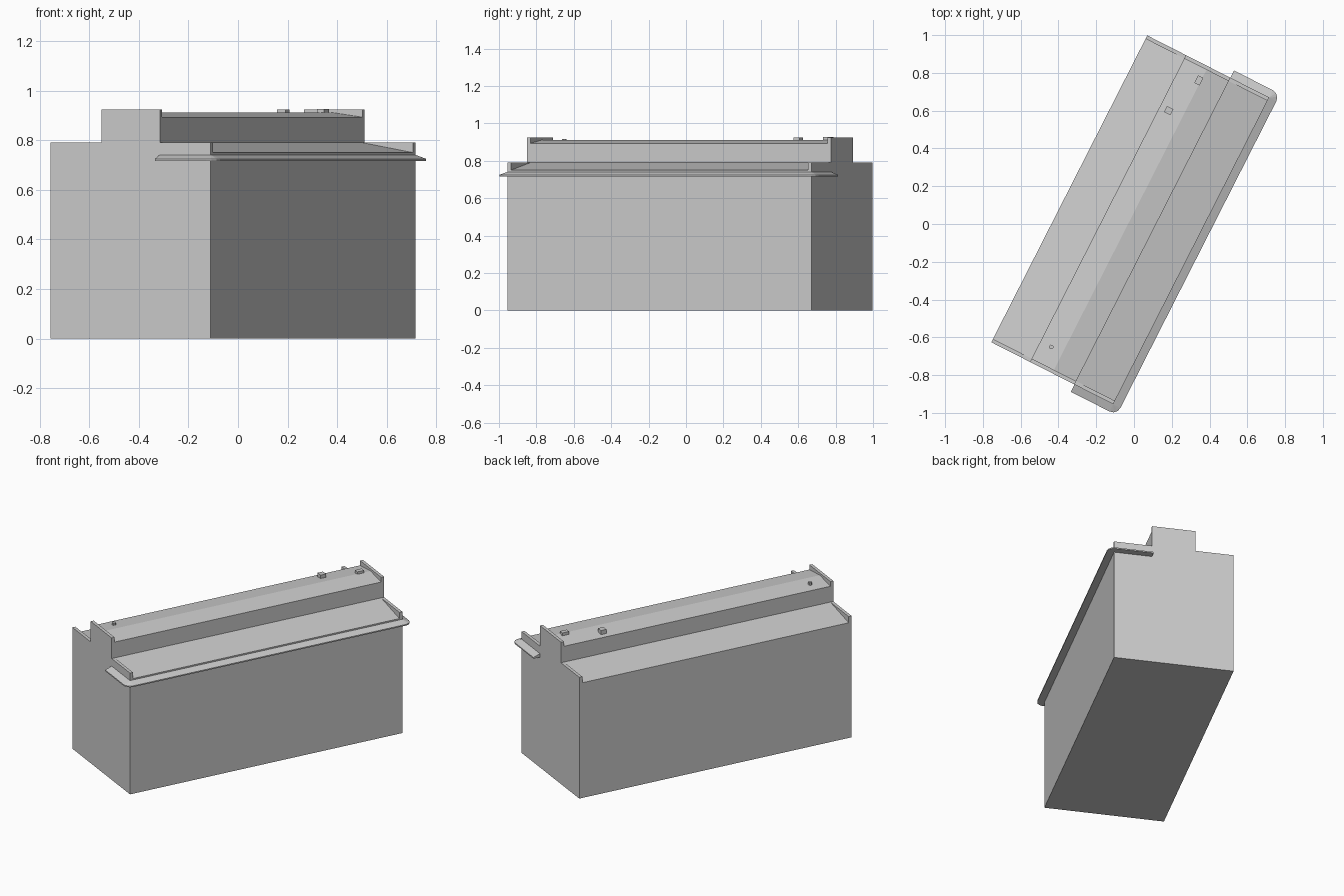
import bpy, bmesh, math
from mathutils import Matrix

if "Cube" in bpy.data.objects:
    bpy.data.objects.remove(bpy.data.objects["Cube"])

# Local frame: x across the building, y along its length, then turned and placed
PLACE = Matrix.Translation((-0.02, 0.022, 0)) @ Matrix.Rotation(math.radians(-26.95), 4, 'Z')
W, L, T = 0.362, 0.911, 0.02      # half width, half length, end wall thickness
U = 0.132                         # half width of the raised upper storey


def finish(name, bm):
    bmesh.ops.remove_doubles(bm, verts=bm.verts, dist=1e-5)
    bmesh.ops.recalc_face_normals(bm, faces=bm.faces)
    bm.transform(PLACE)
    me = bpy.data.meshes.new(name)
    bm.to_mesh(me)
    bm.free()
    ob = bpy.data.objects.new(name, me)
    bpy.context.collection.objects.link(ob)
    return ob


def loft(name, sections):
    """Skin a list of closed sections and cap both ends."""
    bm = bmesh.new()
    rings = [[bm.verts.new(p) for p in s] for s in sections]
    n = len(rings[0])
    for a, b in zip(rings, rings[1:]):
        for i in range(n):
            j = (i + 1) % n
            bm.faces.new((a[i], a[j], b[j], b[i]))
    bm.faces.new(rings[0])
    bm.faces.new(rings[-1])
    return finish(name, bm)


def extrude(name, half, y0, y1):
    """Extrude a symmetric profile, given as its right half from bottom up."""
    prof = half + [(-x, z) for x, z in reversed(half) if x > 0]
    return loft(name, [[(x, y, z) for x, z in prof] for y in (y0, y1)])


# Main body with sloping side roofs and a low ridged upper roof
extrude("main_body", [(W, 0), (W, 0.75), (U, 0.79), (U, 0.893), (0, 0.911)], -L + T, L - T)

# Stepped end walls rising above the roofs as parapets
for name, y in (("front_end_wall", -L), ("back_end_wall", L - T)):
    extrude(name, [(W, 0), (W, 0.79), (U, 0.79), (U, 0.924)], y, y + T)

# Sloped cornice along one long side, wrapping round both ends
R = 0.043
path = [(U, -L, -90)]
path += [(W, -L, a) for a in (-90, -60, -30, 0)]
path += [(W, L, a) for a in (0, 30, 60, 90)]
path += [(U, L, 90)]
bm = bmesh.new()
rings = []
for x, y, a in path:
    ox, oy = x + R * math.cos(math.radians(a)), y + R * math.sin(math.radians(a))
    rings.append([bm.verts.new(p) for p in
                  ((x, y, 0.717), (ox, oy, 0.717), (ox, oy, 0.725), (x, y, 0.741))])
for a, b in zip(rings, rings[1:]):
    for i in range(3):
        bm.faces.new((a[i], a[i + 1], b[i + 1], b[i]))
bm.faces.new(rings[0])
bm.faces.new(rings[-1])
finish("cornice", bm)


# Rooftop units
def box(name, x, y, z0, z1, sx, sy):
    bm = bmesh.new()
    bmesh.ops.create_cube(bm, size=1, matrix=Matrix.Translation((x, y, (z0 + z1) / 2))
                          @ Matrix.Diagonal((sx, sy, z1 - z0, 1)))
    finish(name, bm)


box("roof_unit_middle", -0.081, 0.608, 0.895, 0.924, 0.038, 0.036)
box("roof_unit_back", -0.011, 0.823, 0.9, 0.926, 0.03, 0.045)

# Small roof vent
bm = bmesh.new()
bmesh.ops.create_cone(bm, cap_ends=True, segments=8, radius1=0.012, radius2=0.012, depth=0.025,
                      matrix=Matrix.Translation((-0.068, -0.789, 0.905)))
finish("roof_vent", bm)
